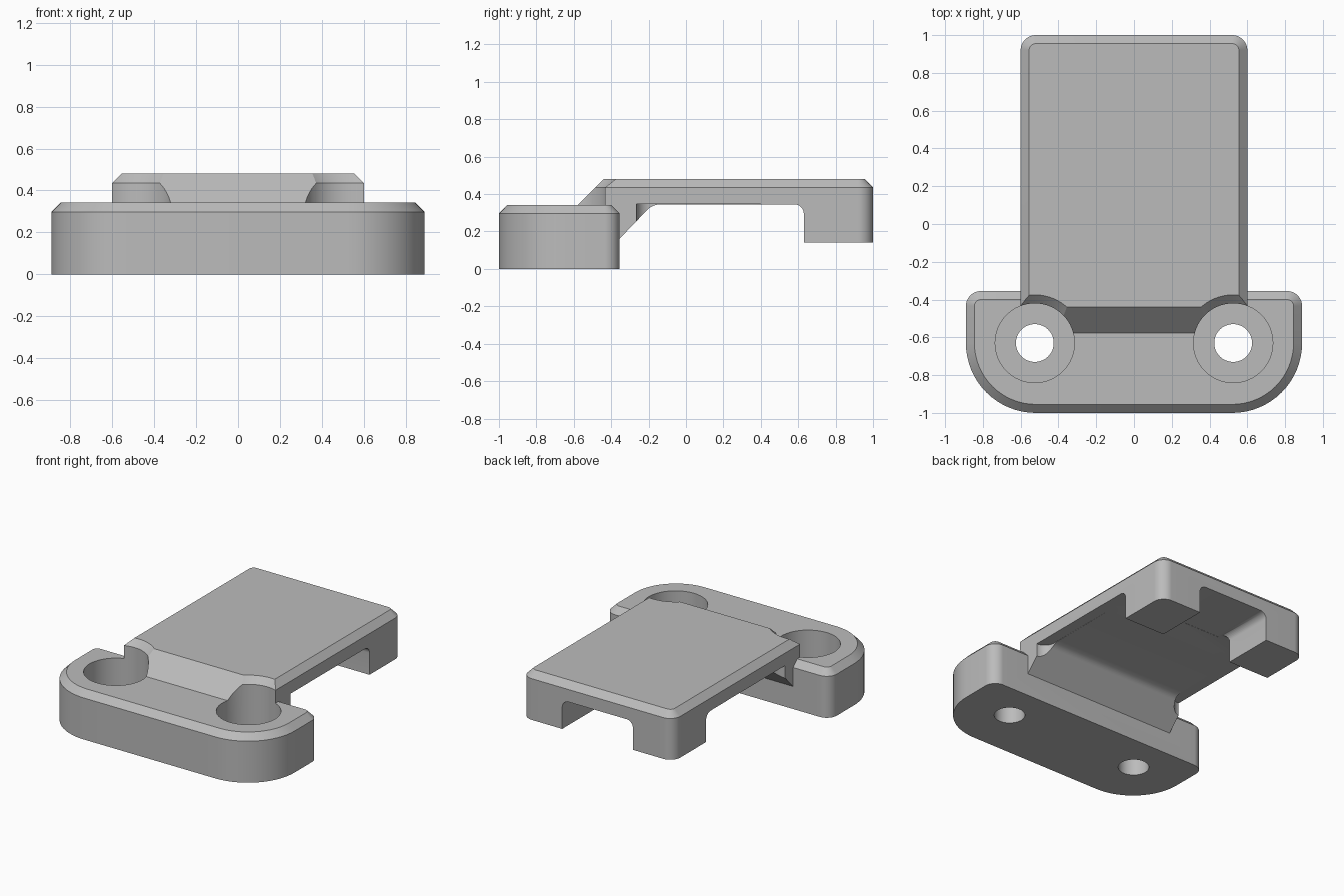
import bpy, bmesh, math

if "Cube" in bpy.data.objects:
    bpy.data.objects.remove(bpy.data.objects["Cube"])


def new_object(name, bm):
    bmesh.ops.recalc_face_normals(bm, faces=bm.faces[:])
    mesh = bpy.data.meshes.new(name)
    bm.to_mesh(mesh)
    bm.free()
    ob = bpy.data.objects.new(name, mesh)
    bpy.context.collection.objects.link(ob)
    return ob


def loft(name, rings):
    """Closed solid through equal-length rings of 3D points."""
    bm = bmesh.new()
    loops = [[bm.verts.new(p) for p in ring] for ring in rings]
    n = len(loops[0])
    for a, b in zip(loops, loops[1:]):
        for i in range(n):
            j = (i + 1) % n
            bm.faces.new((a[i], a[j], b[j], b[i]))
    bm.faces.new(loops[0][::-1])
    bm.faces.new(loops[-1])
    return new_object(name, bm)


def outline(x0, x1, y0, y1, r_front, r_back, inset=0, n=16):
    """Rectangle with rounded corners, optionally offset inwards."""
    pts = []
    for cx, cy, r, start in ((x1 - r_back, y1 - r_back, r_back, 0),
                             (x0 + r_back, y1 - r_back, r_back, 90),
                             (x0 + r_front, y0 + r_front, r_front, 180),
                             (x1 - r_front, y0 + r_front, r_front, 270)):
        for i in range(n + 1):
            a = math.radians(start + 90 * i / n)
            pts.append((cx + (r - inset) * math.cos(a), cy + (r - inset) * math.sin(a)))
    return pts


def slab(name, dims, z0, z1, chamfer=0):
    levels = [(z0, 0), (z1, 0)]
    if chamfer:
        levels = [(z0, 0), (z1 - chamfer, 0), (z1, chamfer)]
    return loft(name, [[(x, y, z) for x, y in outline(*dims, inset=c)] for z, c in levels])


def turned(name, cx, cy, profile, n=64):
    return loft(name, [[(cx + r * math.cos(2 * math.pi * i / n),
                         cy + r * math.sin(2 * math.pi * i / n), z) for i in range(n)]
                       for r, z in profile])


def arc(cx, cy, r, a0, a1, n=8):
    return [(cx + r * math.cos(math.radians(a0 + (a1 - a0) * i / n)),
             cy + r * math.sin(math.radians(a0 + (a1 - a0) * i / n))) for i in range(n + 1)]


def boolean(target, tool, operation):
    mod = target.modifiers.new("cut", 'BOOLEAN')
    mod.operation = operation
    mod.solver = 'EXACT'
    mod.object = tool
    bpy.context.view_layer.objects.active = target
    bpy.ops.object.modifier_apply(modifier=mod.name)
    bpy.data.objects.remove(tool)


# Raised plate: rounded chamfered block trimmed to the side profile
plate = slab("raised_plate", (-0.6, 0.6, -0.75, 1, 0.08, 0.08), 0.1, 0.48, 0.045)
side = [(-0.32, 0.6), (-0.6, 0.32), (-0.6, 0.12), (-0.395, 0.12)]
side += arc(-0.136, 0.245, 0.1, 135, 90)                 # sloped underside into flat
side += arc(0.58, 0.295, 0.05, 90, 0)                    # flat into rear feet
side += [(0.63, 0.14), (1.1, 0.14), (1.1, 0.6)]
boolean(plate, loft("side_profile", [[(x, y, z) for y, z in side] for x in (-0.8, 0.8)]),
        'INTERSECT')

# Rear notch between the feet
notch = [(-0.28, 0.05)] + arc(-0.23, 0.296, 0.05, 180, 90) + arc(0.23, 0.296, 0.05, 90, 0) + [(0.28, 0.05)]
boolean(plate, loft("notch", [[(x, y, z) for x, z in notch] for y in (0.56, 1.1)]), 'DIFFERENCE')

# Side recesses that narrow the sloped web under the plate
for s in (-1, 1):
    x0, x1 = sorted((s * 0.52, s * 0.68))
    boolean(plate, slab("recess", (x0, x1, -0.265, 0.4, 0.08, 0.08), 0.05, 0.346), 'DIFFERENCE')

# Mounting base
base = slab("mounting_bracket", (-0.89, 0.89, -1, -0.355, 0.37, 0.08), 0, 0.342, 0.045)
boolean(base, plate, 'UNION')

# Screw holes with counterbores flared where they cut the plate
for s in (-1, 1):
    cutter = turned("screw_hole", s * 0.525, -0.63,
                    [(0.1, -0.1), (0.1, 0.14), (0.21, 0.14), (0.21, 0.435), (0.265, 0.49), (0.265, 0.6)])
    boolean(base, cutter, 'DIFFERENCE')

mat = bpy.data.materials.new("grey")
mat.diffuse_color = (0.5, 0.5, 0.5, 1)
mat.use_nodes = True
mat.node_tree.nodes["Principled BSDF"].inputs["Base Color"].default_value = mat.diffuse_color
base.data.materials.clear()
base.data.materials.append(mat)
for p in base.data.polygons:
    p.material_index = 0

bpy.ops.object.select_all(action='DESELECT')
base.select_set(True)
bpy.context.view_layer.objects.active = base
bpy.ops.object.shade_smooth_by_angle(angle=math.radians(25))
